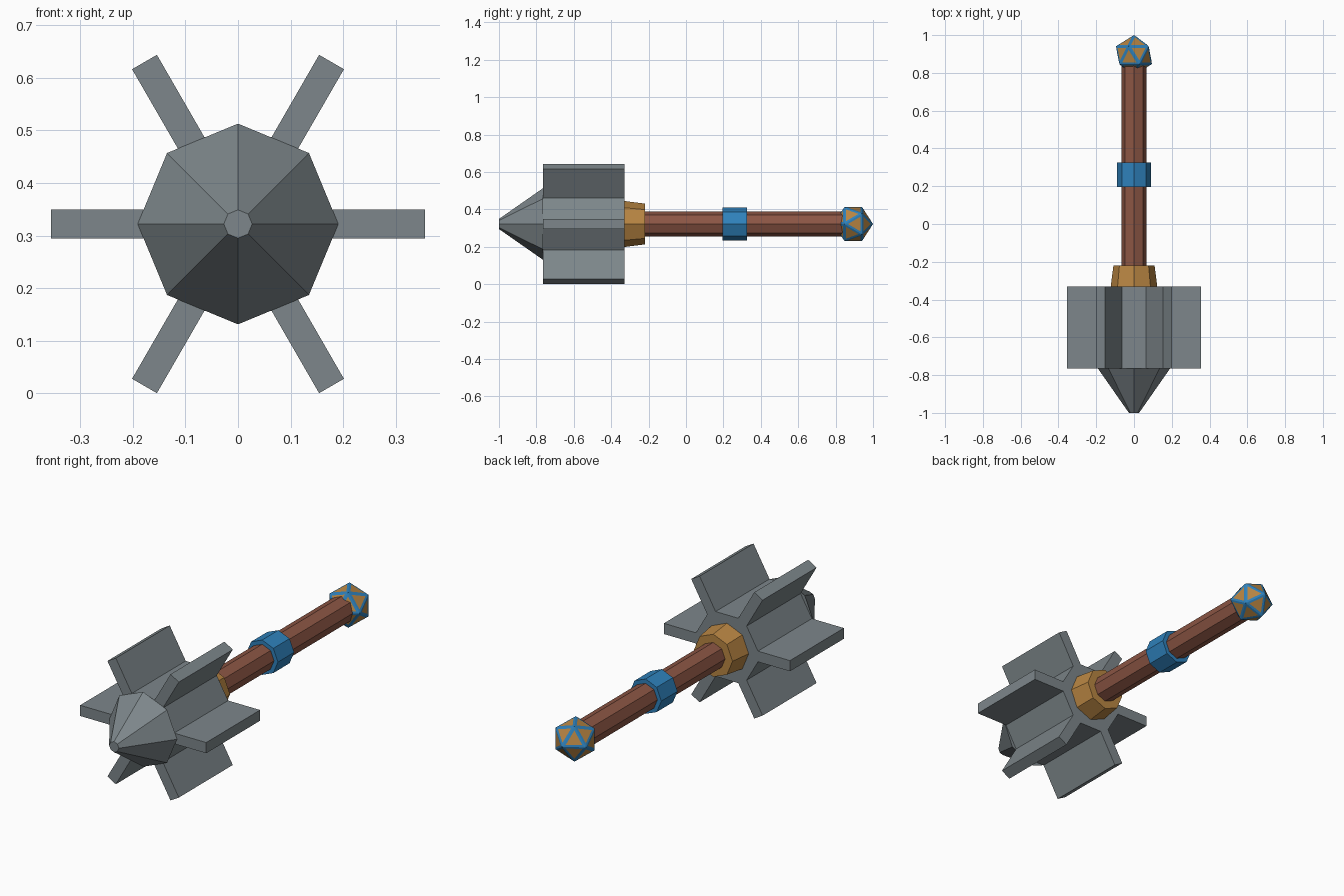
import bpy, bmesh, math
from mathutils import Matrix

if "Cube" in bpy.data.objects:
    bpy.data.objects.remove(bpy.data.objects["Cube"])

ZC = 0.322   # height of the long axis


def material(name, rgb):
    m = bpy.data.materials.new(name)
    m.diffuse_color = (*rgb, 1.0)
    m.use_nodes = True
    m.node_tree.nodes["Principled BSDF"].inputs["Base Color"].default_value = m.diffuse_color
    return m


STEEL = material("grey steel", (0.205, 0.240, 0.256))
GOLD = material("gold", (0.479, 0.235, 0.055))
BLUE = material("blue", (0.028, 0.220, 0.500))
WOOD = material("brown wood", (0.262, 0.093, 0.058))


def finish(bm, name, *mats):
    bmesh.ops.recalc_face_normals(bm, faces=bm.faces)
    mesh = bpy.data.meshes.new(name)
    bm.to_mesh(mesh)
    bm.free()
    for m in mats:
        mesh.materials.append(m)
    obj = bpy.data.objects.new(name, mesh)
    bpy.context.collection.objects.link(obj)
    return obj


def loft(name, mat, sections):
    """Closed solid through sections of (y, outline), outline in x/z about the axis."""
    bm = bmesh.new()
    rings = [[bm.verts.new((x, y, ZC + z)) for x, z in pts] for y, pts in sections]
    for a, b in zip(rings, rings[1:]):
        n = len(a)
        for i in range(n):
            j = (i + 1) % n
            bm.faces.new((a[i], a[j], b[j], b[i]))
    bm.faces.new(rings[0])
    bm.faces.new(rings[-1])
    return finish(bm, name, mat)


def octagon(r):
    return [(r * math.cos(i * math.pi / 4), r * math.sin(i * math.pi / 4)) for i in range(8)]


def finned_outline(core, reach, half):
    """Hexagonal core with a straight fin growing from each of its corners."""
    root = core - half * math.tan(math.pi / 6)
    pts = []
    for k in range(6):
        c, s = math.cos(k * math.pi / 3), math.sin(k * math.pi / 3)
        for u, v in ((root, -half), (reach, -half), (reach, half), (root, half)):
            pts.append((u * c - v * s, u * s + v * c))
    return pts


# Mace head: spike and six-finned body
loft("head_spike", STEEL, [(-1.0, octagon(0.027)), (-0.765, octagon(0.191))])
star = finned_outline(0.191, 0.356, 0.0273)
loft("finned_head", STEEL, [(-0.765, star), (-0.33, star)])

# Collar, handle and grip band
loft("collar", GOLD, [(-0.33, octagon(0.123)), (-0.22, octagon(0.109))])
loft("handle", WOOD, [(-0.24, octagon(0.067)), (0.85, octagon(0.067))])
loft("grip_band", BLUE, [(0.195, octagon(0.089)), (0.326, octagon(0.089))])

# Twenty-sided pommel with a small gold inlay on every face
bm = bmesh.new()
bmesh.ops.create_icosphere(
    bm, subdivisions=1, radius=0.106,
    matrix=Matrix.Translation((0, 0.894, ZC)) @ Matrix.Rotation(math.pi / 2, 4, 'X'))
inlays = list(bm.faces)
bmesh.ops.inset_individual(bm, faces=inlays, thickness=0.0195, depth=0.001)
for f in inlays:
    f.material_index = 1
finish(bm, "pommel", BLUE, GOLD)
